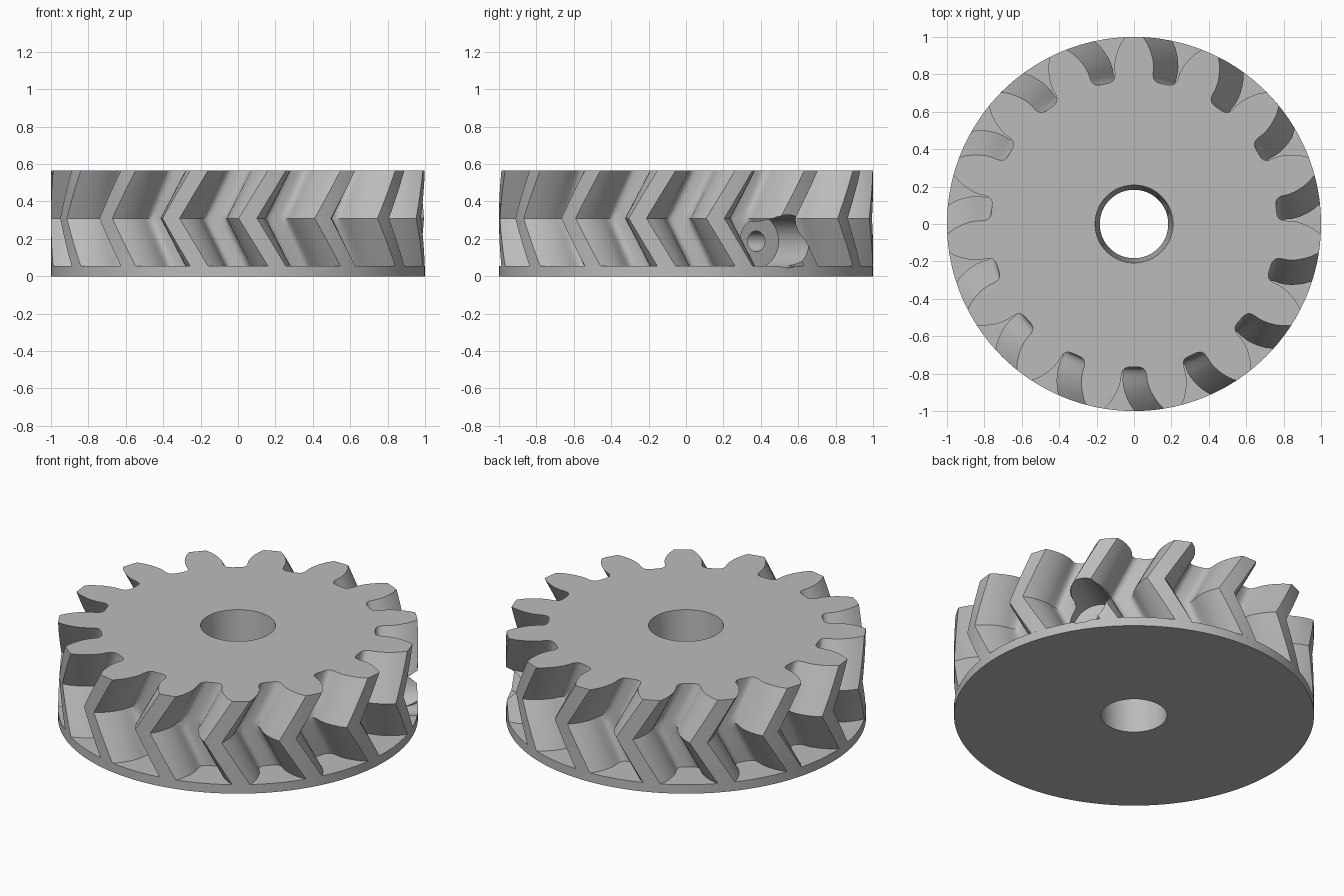
import bpy, bmesh, math

if "Cube" in bpy.data.objects:
    bpy.data.objects.remove(bpy.data.objects["Cube"], do_unlink=True)

TEETH, TWIST, SLICES = 15, 9.0, 12
BASE_TOP, TOP = 0.055, 0.565
BORE_LOW, BORE_HIGH = 0.183, 0.208

grey = bpy.data.materials.new("plain grey")
grey.use_nodes = True
grey.diffuse_color = (0.5, 0.5, 0.5, 1)
grey.node_tree.nodes["Principled BSDF"].inputs["Base Color"].default_value = (0.5, 0.5, 0.5, 1)


def bore_radius(z):
    return BORE_LOW + (BORE_HIGH - BORE_LOW) * z / TOP


def ring(bm, polar, z, turn=0.0):
    return [bm.verts.new((r * math.cos(math.radians(a + turn)),
                          r * math.sin(math.radians(a + turn)), z)) for a, r in polar]


def pierced_solid(name, polar, levels):
    """Stack of outline rings (z, turn), closed through a tapered bore."""
    bm = bmesh.new()
    rings = [ring(bm, polar, z, turn) for z, turn in levels]
    for z in (levels[-1][0], levels[0][0]):
        rings.append(ring(bm, [(a, bore_radius(z)) for a, _ in polar], z))
    n = len(polar)
    for k, low in enumerate(rings):
        high = rings[(k + 1) % len(rings)]
        for i in range(n):
            j = (i + 1) % n
            bm.faces.new((low[i], low[j], high[j], high[i]))
    bmesh.ops.recalc_face_normals(bm, faces=bm.faces)
    mesh = bpy.data.meshes.new(name)
    bm.to_mesh(mesh)
    bm.free()
    obj = bpy.data.objects.new(name, mesh)
    bpy.context.collection.objects.link(obj)
    mesh.materials.append(grey)
    return obj


# Half of one tooth gap: angle from the gap's middle, radius
half_gap = [(1.3, 0.765), (2.6, 0.767), (3.7, 0.774), (4.4, 0.786), (4.75, 0.805),
            (4.85, 0.84), (5.2, 0.87), (5.8, 0.9), (6.6, 0.93), (7.7, 0.965), (9.2, 1.0)]
gap = [(-a, r) for a, r in reversed(half_gap)] + [(0, 0.765)] + half_gap
pitch = 360 / TEETH
outline = [(6 + t * pitch + a, r) for t in range(TEETH)
           for a, r in gap + [(pitch / 2 - 1, 1.0), (pitch / 2 + 1, 1.0)]]

# Herringbone gear: the twist grows to mid height, then returns
levels = []
for s in range(SLICES + 1):
    f = s / SLICES
    levels.append((BASE_TOP + f * (TOP - BASE_TOP), -TWIST * (1 - abs(2 * f - 1))))
gear = pierced_solid("herringbone_gear", outline, levels)

# Flange disc under the teeth
disc = [(i * 2.5, 1.0) for i in range(144)]
flange = pierced_solid("base_flange", disc, [(0, 0), (BASE_TOP, 0)])


# Radial screw pocket and its narrow hole through to the bore
def radial_cutter(name, radius, start, end, angle=33, z=0.187):
    mid, a = (start + end) / 2, math.radians(angle)
    bpy.ops.mesh.primitive_cylinder_add(
        vertices=48, radius=radius, depth=end - start,
        location=(mid * math.cos(a), mid * math.sin(a), z),
        rotation=(0, math.pi / 2, a))
    obj = bpy.context.object
    obj.name = name
    obj.hide_render = True
    return obj


pocket = radial_cutter("pocket_cutter", 0.142, 0.69, 1.2)
screw = radial_cutter("screw_hole_cutter", 0.055, 0.1, 0.75)


def cut(obj, cutter):
    bpy.context.view_layer.objects.active = obj
    mod = obj.modifiers.new("cut", 'BOOLEAN')
    mod.operation, mod.solver, mod.object = 'DIFFERENCE', 'EXACT', cutter
    bpy.ops.object.modifier_apply(modifier=mod.name)


cut(gear, pocket)
cut(gear, screw)
cut(flange, pocket)
for cutter in (pocket, screw):
    bpy.data.objects.remove(cutter, do_unlink=True)

# Smooth shading with crisp edges
for obj in (gear, flange):
    bpy.ops.object.select_all(action='DESELECT')
    obj.select_set(True)
    bpy.context.view_layer.objects.active = obj
    bpy.ops.object.shade_smooth_by_angle(angle=math.radians(30))
